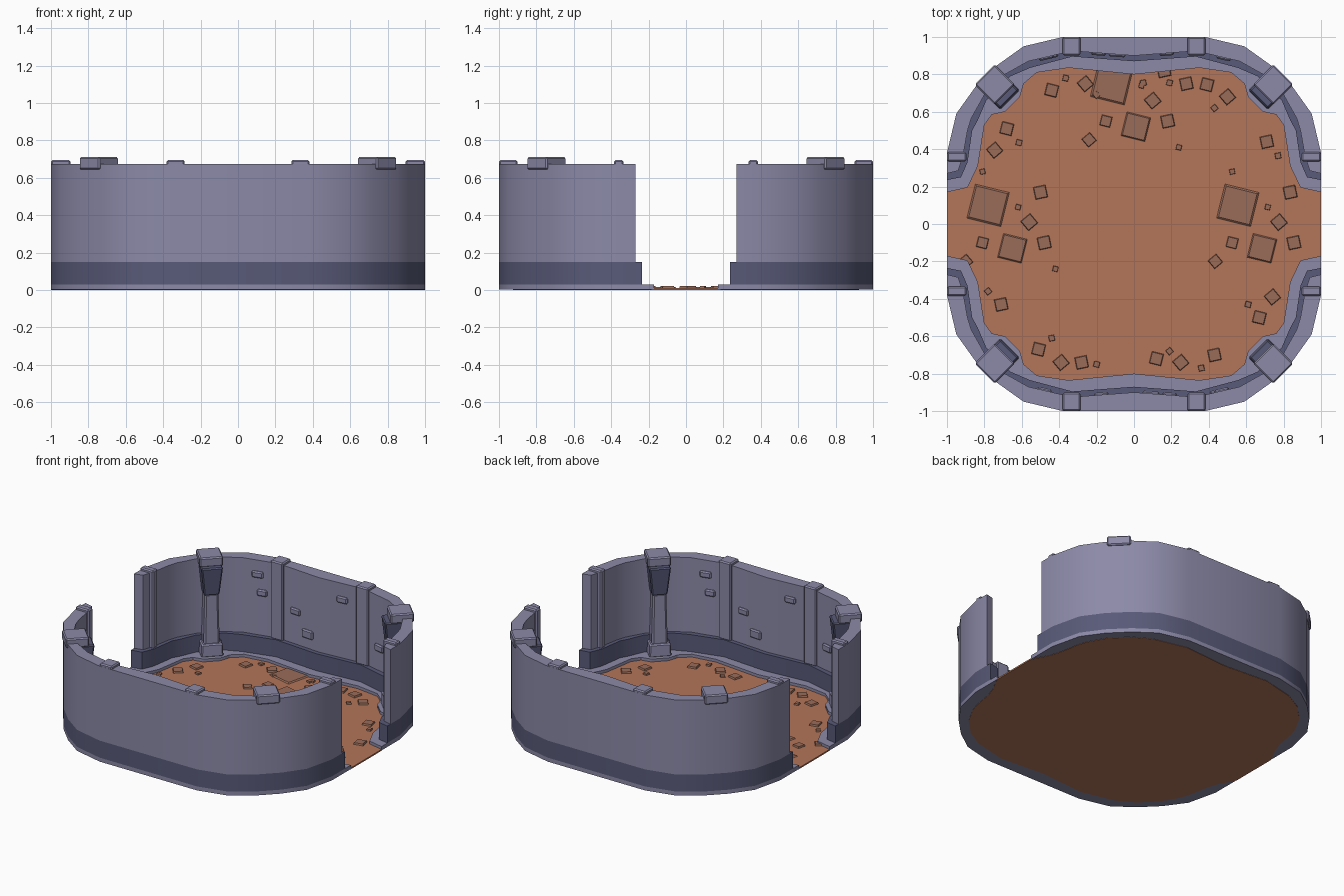
import bpy, bmesh, math
from mathutils import Matrix, Vector

if "Cube" in bpy.data.objects:
    bpy.data.objects.remove(bpy.data.objects["Cube"])


def material(name, rgb):
    m = bpy.data.materials.new(name)
    m.diffuse_color = (*rgb, 1)
    m.use_nodes = True
    m.node_tree.nodes["Principled BSDF"].inputs["Base Color"].default_value = m.diffuse_color
    return m


STONE = material("grey violet stone", (0.262, 0.254, 0.392))
DARK = material("dark slate", (0.098, 0.102, 0.188))
CLAY = material("orange clay", (0.456, 0.178, 0.098))
RUBBLE = material("brown rubble", (0.32, 0.15, 0.098))


def finish(name, bm, mat, smooth=False):
    bmesh.ops.recalc_face_normals(bm, faces=bm.faces)
    me = bpy.data.meshes.new(name)
    bm.to_mesh(me)
    bm.free()
    me.materials.append(mat)
    ob = bpy.data.objects.new(name, me)
    bpy.context.collection.objects.link(ob)
    if smooth:
        bpy.ops.object.select_all(action='DESELECT')
        ob.select_set(True)
        bpy.context.view_layer.objects.active = ob
        bpy.ops.object.shade_smooth_by_angle(angle=math.radians(32))
    return ob


def prism(name, pts, z0, z1, mat, smooth=False):
    bm = bmesh.new()
    f = bm.faces.new([bm.verts.new((x, y, z0)) for x, y in pts])
    r = bmesh.ops.extrude_face_region(bm, geom=[f])
    for v in r["geom"]:
        if isinstance(v, bmesh.types.BMVert):
            v.co.z = z1
    return finish(name, bm, mat, smooth)


def block(name, center, size, mat, angle=0, top=1.0, bevel=0.0):
    """Box centred in x, y and z, turned about z, with its top scaled."""
    bm = bmesh.new()
    bmesh.ops.create_cube(bm, size=1)
    for v in bm.verts:
        k = top if v.co.z > 0 else 1
        v.co = Vector((v.co.x * size[0] * k, v.co.y * size[1] * k, v.co.z * size[2]))
    if bevel:
        bmesh.ops.bevel(bm, geom=bm.edges[:], offset=bevel, segments=1,
                        affect='EDGES')
    bm.transform(Matrix.Translation(center) @ Matrix.Rotation(angle, 4, 'Z'))
    return finish(name, bm, mat)


# Plan outlines of one quadrant: outside from back centre to doorway,
# insides from doorway to back centre
outer = [(0, 1), (.38, 1), (.59, .95), (.73, .85), (.85, .73), (.95, .59), (1, .38)]
wall_in = [(1, .27), (.94, .285), (.915, .36), (.89, .5), (.87, .565), (.80, .69),
           (.69, .80), (.565, .87), (.33, .925), (0, .90)]
plinth_in = [(1, .235), (.925, .25), (.89, .33), (.865, .5), (.835, .555), (.79, .66),
             (.66, .79), (.555, .835), (.33, .895), (0, .87)]
kerb_in = [(1, .17), (.89, .195), (.835, .31), (.80, .53), (.76, .585), (.69, .60),
           (.61, .68), (.59, .75), (.52, .81), (.35, .835), (0, .80)]


def half_ring(inner):
    right = outer[1:] + inner[:-1]
    return right + [inner[-1]] + [(-x, y) for x, y in reversed(right)] + [outer[0]]


# Back and front walls in three stacked layers
for side, s in (("back", 1), ("front", -1)):
    for part, inner, z0, z1, mat in (("wall", wall_in, .15, .675, STONE),
                                     ("plinth", plinth_in, .03, .15, DARK),
                                     ("kerb", kerb_in, .002, .03, STONE)):
        prism(f"{side}_{part}", [(s * x, s * y) for x, y in half_ring(inner)],
              z0, z1, mat, True)

# Clay floor running out through both doorways
quarter = [(1, .17)] + wall_in[1:-1]
back = quarter + [(0, .90)] + [(-x, y) for x, y in reversed(quarter)]
prism("floor", back + [(-x, -y) for x, y in back], 0, .01, CLAY)

# Corner columns and wall pilasters, repeated in every quadrant
for sx in (1, -1):
    for sy in (1, -1):
        q = math.pi / 4
        c = .715
        block("column_base", (sx * c, sy * c, .07), (.145, .145, .09), STONE, q, .94, .008)
        block("column_shaft", (sx * c, sy * c, .28), (.105, .105, .36), STONE, q, .85, .012)
        block("column_capital", (sx * c, sy * c, .55), (.10, .10, .20), DARK, q, 1.4, .008)
        block("column_cap", (sx * .744, sy * .746, .677), (.152, .152, .066), STONE, q, 1, .008)
        block("wall_pilaster", (sx * .333, sy * .9505, .42), (.096, .097, .55), STONE, 0, 1, .008)
        block("door_pilaster", (sx * .9475, sy * .36, .42), (.103, .05, .55), STONE, 0, 1, .008)

# Raised bricks on the inner wall faces
for bx, bz, w, h in ((-.47, .575, .08, .045), (-.44, .45, .07, .045), (-.19, .38, .08, .045),
                     (.175, .56, .08, .045), (-.09, .25, .09, .06), (.48, .31, .08, .05)):
    for (x1, y1), (x0, y0) in zip(wall_in, wall_in[1:]):
        if x0 <= abs(bx) < x1:
            y = y0 + (y1 - y0) * (abs(bx) - x0) / (x1 - x0)
            ang = math.atan2(y1 - y0, x1 - x0) * (1 if bx > 0 else -1)
            break
    for s in (1, -1):
        block("wall_brick", (s * bx, s * y, bz), (w, .026, h), STONE, ang, 1, .008)


def rubble(x, y, s, i):
    h = .016 if s < .1 else .012
    turn = math.radians((-14, 40, 12)[i % 3]) if s < .1 else math.radians(-14)
    block("rubble_stone", (x, y, .005 + h / 2), (s, s, h), RUBBLE, turn, .85)


# One rubble patch repeated at both doorways and by the back wall
patch = [(-.78, .10, .20), (-.65, -.13, .14), (-.50, .17, .07), (-.62, .09, .03),
         (-.56, .01, .07), (-.48, -.10, .07), (-.81, -.10, .06), (-.90, -.20, .06),
         (-.81, .28, .03), (-.42, -.24, .03)]
for dx, dy in ((0, 0), (1.335, 0), (.66, .65)):
    for i, (x, y, s) in enumerate(patch):
        rubble(x + dx, y + dy, s, i)

# Small scattered stones along the kerb
small = [(-.365, .78), (-.2, .69), (.05, .755), (.19, .755), (.43, .62), (.77, .365),
         (-.615, .435), (-.78, -.36), (-.44, -.61), (-.2, -.75), (.19, -.68),
         (.36, -.77), (.61, -.43)]
large = [(-.44, .715), (-.26, .75), (.28, .75), (.39, .745), (.50, .68), (.71, .44),
         (-.68, .51), (-.745, .395), (-.71, -.43), (-.51, -.67), (-.39, -.74),
         (-.28, -.74), (.12, -.72), (.25, -.74), (.43, -.70), (.67, -.50), (.74, -.39)]
for pts, s in ((small, .033), (large, .068)):
    for i, (x, y) in enumerate(pts):
        rubble(x, y, s, i)
